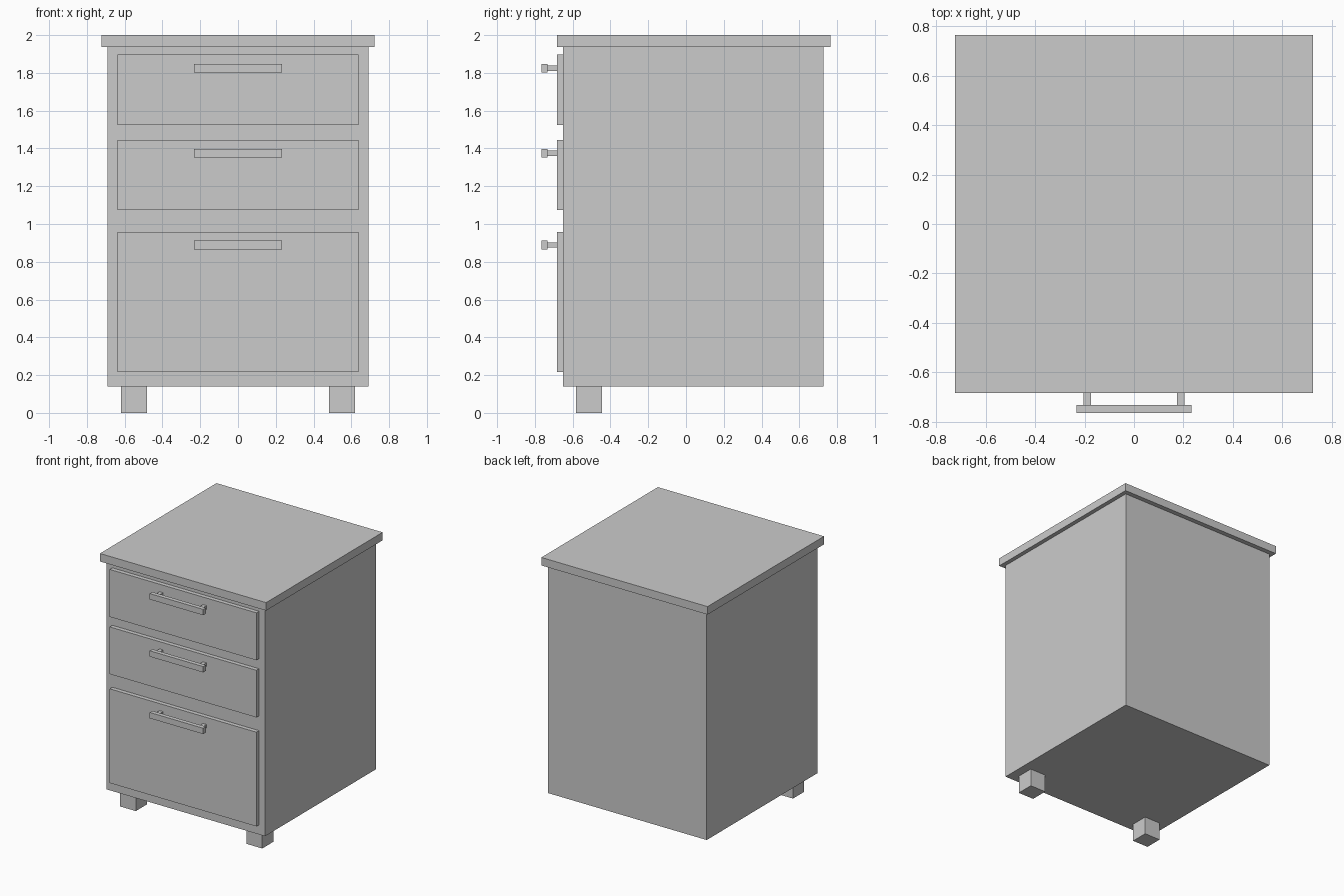
import bpy

if "Cube" in bpy.data.objects:
    bpy.data.objects.remove(bpy.data.objects["Cube"])


def box(name, x, y, z):
    """Box from (min, max) ranges along each axis."""
    bpy.ops.mesh.primitive_cube_add(size=1)
    ob = bpy.context.object
    ob.name = name
    ob.location = [(a + b) / 2 for a, b in (x, y, z)]
    ob.scale = [b - a for a, b in (x, y, z)]
    bpy.ops.object.transform_apply(location=True, rotation=False, scale=True)
    return ob


# Cabinet body and overhanging top
box("cabinet_body", (-0.69, 0.69), (-0.65, 0.728), (0.141, 1.937))
box("top_panel", (-0.723, 0.723), (-0.683, 0.765), (1.937, 2.0))

# Drawers: raised front, bar handle and two standoffs each
drawers = [
    ("upper", 1.524, 1.897, 1.824),
    ("middle", 1.074, 1.445, 1.374),
    ("lower", 0.217, 0.958, 0.889),
]
for name, z0, z1, hz in drawers:
    box(name + "_drawer_front", (-0.638, 0.638), (-0.683, -0.65), (z0, z1))
    box(name + "_handle_bar", (-0.233, 0.233), (-0.765, -0.732), (hz - 0.023, hz + 0.023))
    for side, cx in (("left", -0.189), ("right", 0.189)):
        box(f"{name}_handle_post_{side}", (cx - 0.015, cx + 0.015),
            (-0.732, -0.683), (hz - 0.014, hz + 0.014))

# Front feet
for side, cx in (("left", -0.55), ("right", 0.55)):
    box("front_foot_" + side, (cx - 0.069, cx + 0.069), (-0.583, -0.445), (0, 0.141))
